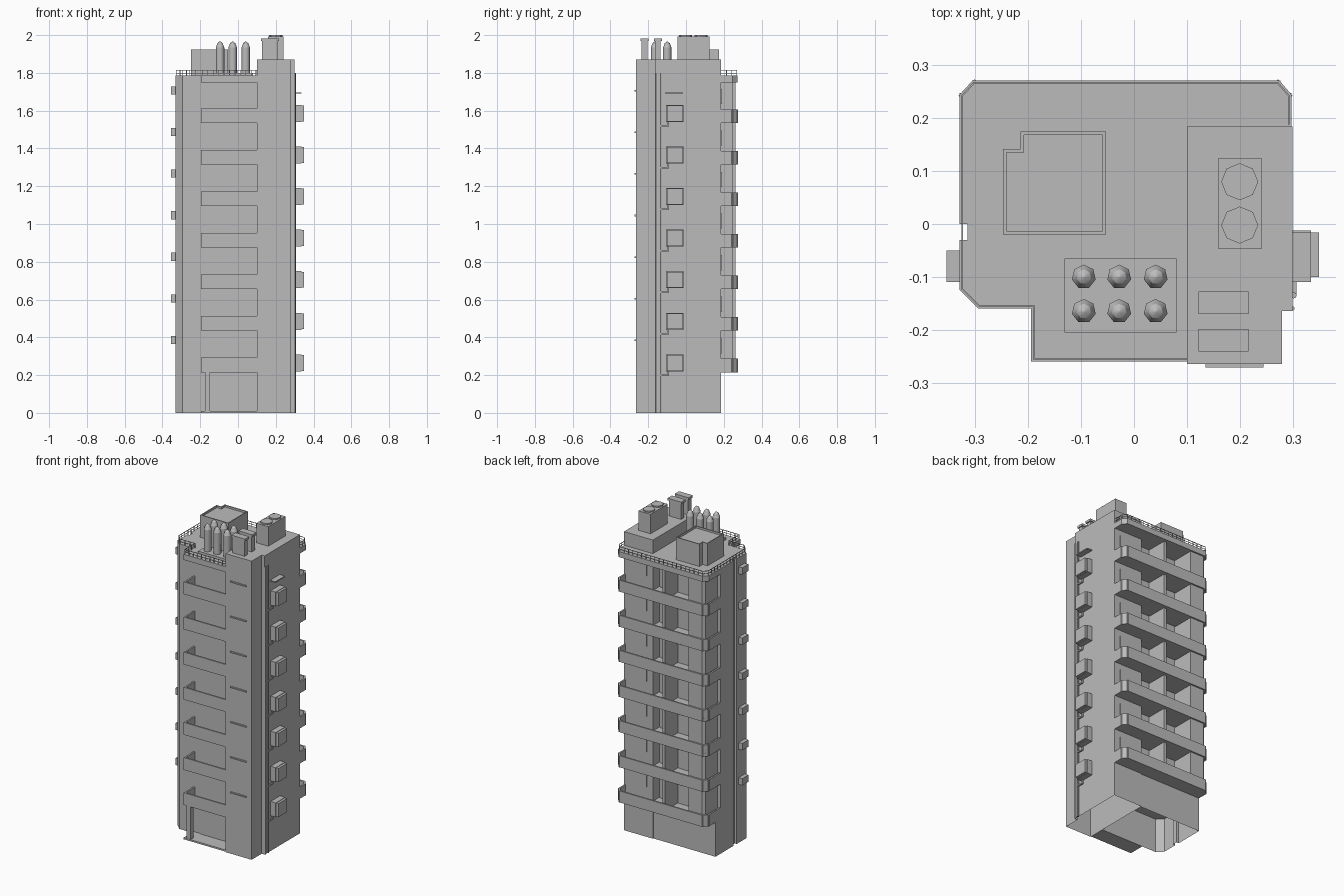
import bpy, bmesh
from math import radians
from mathutils import Vector, Matrix

cube = bpy.data.objects.get("Cube")
if cube:
    bpy.data.objects.remove(cube, do_unlink=True)

grey = bpy.data.materials.new("concrete_grey")
grey.use_nodes = True
grey.diffuse_color = (0.5, 0.5, 0.5, 1)
grey.node_tree.nodes["Principled BSDF"].inputs["Base Color"].default_value = (0.5, 0.5, 0.5, 1)


def finish(bm, name):
    bmesh.ops.recalc_face_normals(bm, faces=bm.faces)
    mesh = bpy.data.meshes.new(name)
    bm.to_mesh(mesh)
    bm.free()
    mesh.materials.append(grey)
    obj = bpy.data.objects.new(name, mesh)
    bpy.context.collection.objects.link(obj)
    return obj


def add_prism(bm, outline, z0, z1, bottom=True):
    low = [bm.verts.new((x, y, z0)) for x, y in outline]
    high = [bm.verts.new((x, y, z1)) for x, y in outline]
    n = len(low)
    if bottom:
        bm.faces.new(low[::-1])
    top = bm.faces.new(high)
    for i in range(n):
        j = (i + 1) % n
        bm.faces.new((low[i], low[j], high[j], high[i]))
    return top


def add_box(bm, x0, x1, y0, y1, z0, z1):
    add_prism(bm, [(x0, y0), (x1, y0), (x1, y1), (x0, y1)], z0, z1)


def add_wall(bm, path, thick, z0, z1):
    # Thin upright wall or rail along an open path
    for a, b in zip(path, path[1:]):
        a, b = Vector(a), Vector(b)
        d = (b - a).normalized() * thick / 2
        s = Vector((-d.y, d.x))
        a, b = a - d, b + d
        add_prism(bm, [a - s, b - s, b + s, a + s], z0, z1)


def add_cylinder(bm, x, y, r, z0, z1, sides, r_top=None):
    m = Matrix.Translation((x, y, (z0 + z1) / 2))
    bmesh.ops.create_cone(bm, cap_ends=True, segments=sides, radius1=r,
                          radius2=r if r_top is None else r_top, depth=z1 - z0, matrix=m)


FLOORS = [0.215 + 0.22 * k for k in range(7)]

# Outline of the west side, shared by all storeys
west = [(-0.295, -0.16), (-0.33, -0.125), (-0.33, -0.03), (-0.315, -0.03), (-0.315, 0), (-0.33, 0)]

# Ground storey, open underneath
bm = bmesh.new()
add_prism(bm, [(0.1, -0.16)] + west + [(-0.33, 0.18), (0.1, 0.18)], 0, 0.215, bottom=False)
finish(bm, "ground_storey")

# Upper storeys with the recessed rear balconies
bm = bmesh.new()
add_prism(bm, [(0.1, -0.16)] + west + [(-0.33, 0.13), (-0.31, 0.13), (-0.31, 0.25), (-0.295, 0.262),
          (-0.2, 0.262), (-0.2, 0.12), (0.1, 0.12)], 0.215, 1.75)
finish(bm, "upper_storeys")

# Stair and lift tower
bm = bmesh.new()
add_prism(bm, [(0.1, -0.265), (0.28, -0.265), (0.28, -0.165), (0.3, -0.165), (0.3, 0.185), (0.1, 0.185)],
          0, 1.87, bottom=False)
finish(bm, "service_tower")

# Roof slab
rear_edge = [(-0.33, 0.245), (-0.305, 0.272), (0.275, 0.272), (0.298, 0.245), (0.298, 0.185)]
front_edge = [(0.1, -0.26), (-0.195, -0.26), (-0.195, -0.16)]
bm = bmesh.new()
add_prism(bm, front_edge + west + rear_edge + [(0.1, 0.185)], 1.75, 1.785)
finish(bm, "roof_slab")

# Balcony slabs and parapets
front_bm, rear_bm = bmesh.new(), bmesh.new()
for z in FLOORS:
    add_prism(front_bm, front_edge + [(0.1, -0.16)], z, z + 0.02)
    add_wall(front_bm, [(0.1, -0.255), (-0.19, -0.255), (-0.19, -0.16)], 0.01, z, z + 0.077)
    add_prism(rear_bm, [(-0.33, 0.13)] + rear_edge + [(0.1, 0.185), (0.1, 0.12)], z, z + 0.02)
    add_wall(rear_bm, [(-0.325, 0.13), (-0.325, 0.243), (-0.302, 0.267), (0.272, 0.267),
                       (0.293, 0.243), (0.293, 0.185)], 0.01, z, z + 0.072)
finish(front_bm, "front_balconies")
finish(rear_bm, "rear_balconies")

# Balcony partitions, doors and small wall units
bm = bmesh.new()
for z in FLOORS:
    add_box(bm, -0.03, -0.012, 0.12, 0.25, z, z + 0.22)
    add_box(bm, 0.02, 0.09, 0.12, 0.126, z + 0.02, z + 0.17)
    add_box(bm, -0.17, -0.11, 0.12, 0.126, z + 0.02, z + 0.17)
    add_box(bm, -0.09, -0.04, 0.12, 0.15, z + 0.15, z + 0.18)
    add_box(bm, 0.14, 0.26, 0.185, 0.19, z + 0.1, z + 0.18)
finish(bm, "balcony_partitions")

# Entrance with step and post
bm = bmesh.new()
add_box(bm, -0.195, 0.1, -0.26, -0.16, 0, 0.01)
add_box(bm, -0.175, -0.147, -0.258, -0.23, 0.01, 0.215)
add_box(bm, -0.145, 0.09, -0.165, -0.16, 0.01, 0.2)
finish(bm, "entrance")

# Wall units on both sides, with drain elbows, and slim ledges on the tower front
east, left_units, ledges = bmesh.new(), bmesh.new(), bmesh.new()
for z in FLOORS:
    add_box(east, 0.3, 0.335, -0.105, -0.012, z + 0.005, z + 0.095)
    add_box(east, 0.335, 0.35, -0.1, -0.016, z + 0.008, z + 0.092)
    add_box(east, 0.3, 0.308, -0.135, -0.09, z - 0.02, z - 0.012)
    add_box(east, 0.3, 0.308, -0.098, -0.09, z - 0.02, z + 0.01)
    add_box(left_units, -0.355, -0.33, -0.11, -0.05, z + 0.15, z + 0.193)
    add_box(ledges, 0.135, 0.245, -0.272, -0.265, z + 0.166, z + 0.174)
add_box(east, 0.3, 0.335, -0.11, -0.015, 1.69, 1.697)
finish(east, "east_window_units")
finish(left_units, "west_wall_units")
finish(ledges, "tower_ledges")

# Drain pipes
bm = bmesh.new()
add_cylinder(bm, 0.302, -0.135, 0.006, 0, 1.8, 8)
add_cylinder(bm, 0.3, -0.16, 0.004, 0, 1.8, 8)
finish(bm, "drain_pipes")

# Roof railing
bm = bmesh.new()
rail = [(0.1, -0.255), (-0.19, -0.255), (-0.19, -0.155), (-0.293, -0.155), (-0.325, -0.123),
        (-0.325, 0.243), (-0.303, 0.267), (0.272, 0.267), (0.293, 0.243), (0.293, 0.19)]
add_wall(bm, rail, 0.003, 1.812, 1.815)
add_wall(bm, rail, 0.003, 1.798, 1.8)
for a, b in zip(rail, rail[1:]):
    a, b = Vector(a), Vector(b)
    n = max(1, round((b - a).length / 0.03))
    for i in range(n):
        p = a.lerp(b, i / n)
        add_box(bm, p.x - 0.0015, p.x + 0.0015, p.y - 0.0015, p.y + 0.0015, 1.78, 1.815)
finish(bm, "roof_railing")

# Roof hut with a sunken top
bm = bmesh.new()
top = add_prism(bm, [(-0.248, -0.02), (-0.053, -0.02), (-0.053, 0.175), (-0.215, 0.175),
                     (-0.215, 0.142), (-0.248, 0.142)], 1.78, 1.925)
bmesh.ops.recalc_face_normals(bm, faces=bm.faces)
bmesh.ops.inset_region(bm, faces=[top], thickness=0.009)
inner = bmesh.ops.extrude_discrete_faces(bm, faces=[top])["faces"][0]
bmesh.ops.translate(bm, verts=inner.verts, vec=(0, 0, -0.012))
finish(bm, "roof_hut")

# Gas tanks on a plinth
bm = bmesh.new()
for x in (-0.095, -0.028, 0.041):
    for y in (-0.1, -0.165):
        add_cylinder(bm, x, y, 0.023, 1.8, 1.935, 7)
        add_cylinder(bm, x, y, 0.023, 1.935, 1.957, 7, 0.014)
        add_cylinder(bm, x, y, 0.014, 1.957, 1.966, 7, 0.003)
tanks = finish(bm, "roof_tanks")
bpy.context.view_layer.objects.active = tanks
tanks.select_set(True)
bpy.ops.object.shade_smooth_by_angle(angle=radians(60))
bm = bmesh.new()
add_box(bm, -0.132, 0.08, -0.205, -0.065, 1.78, 1.8)
finish(bm, "tank_plinth")

# Cooling unit with two fan rings
bm = bmesh.new()
add_box(bm, 0.159, 0.242, -0.046, 0.124, 1.87, 1.992)
for y in (-0.002, 0.08):
    add_cylinder(bm, 0.2, y, 0.035, 1.992, 2.0, 8)
finish(bm, "cooling_unit")

# Vent boxes with wider caps
bm = bmesh.new()
for y in (-0.22, -0.149):
    add_box(bm, 0.128, 0.21, y - 0.015, y + 0.015, 1.87, 1.968)
    add_box(bm, 0.122, 0.217, y - 0.021, y + 0.021, 1.968, 1.982)
finish(bm, "vent_boxes")
